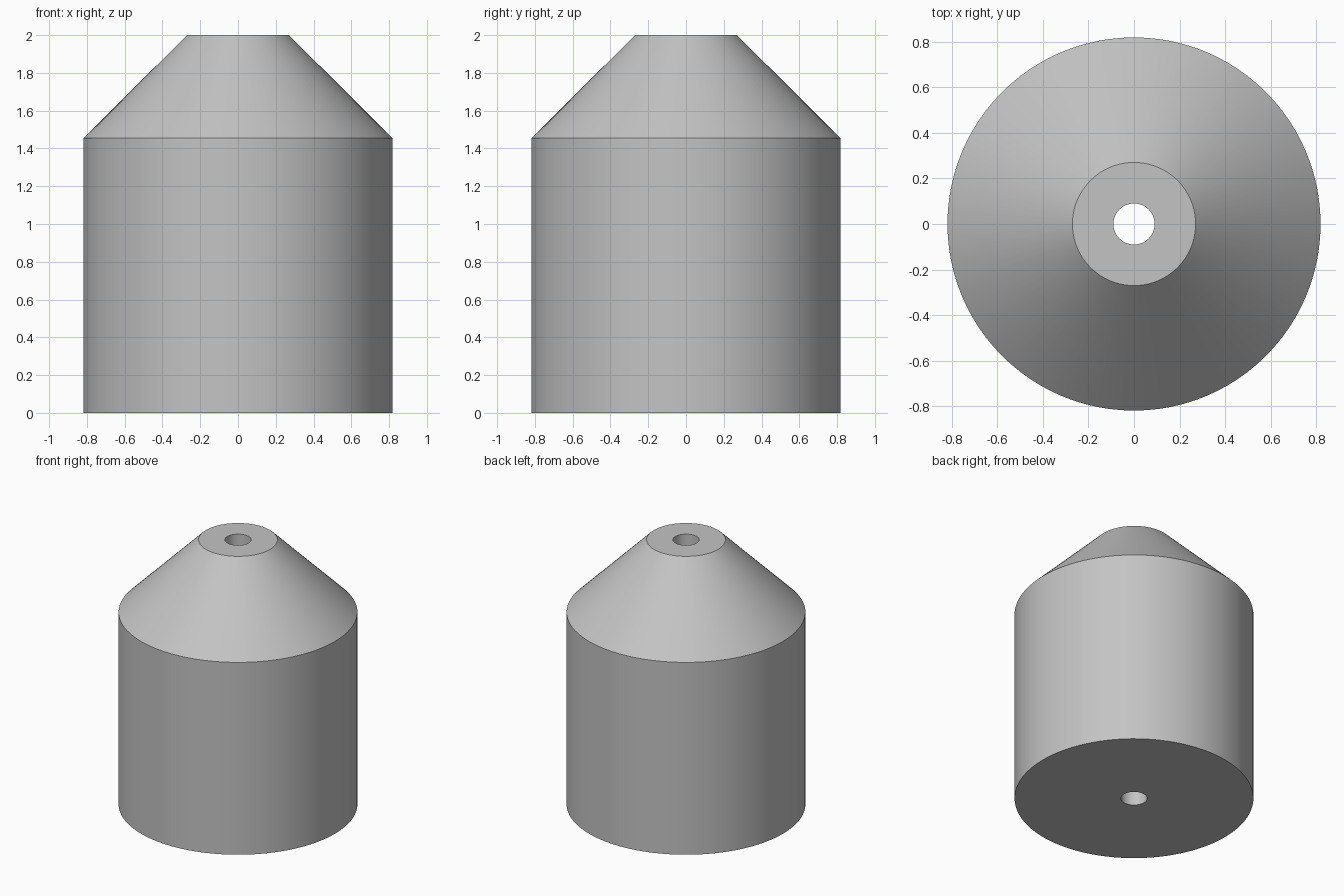
import bpy
import bmesh
import math

if "Cube" in bpy.data.objects:
    bpy.data.objects.remove(bpy.data.objects["Cube"])

SEGMENTS = 96

# Closed cross-section (radius, height): bore, flat tip, cone, straight wall, base
PROFILE = [(0.09, 0.0), (0.09, 2.0), (0.27, 2.0), (0.818, 1.454), (0.818, 0.0)]

grey = bpy.data.materials.new("plain grey")
grey.diffuse_color = (0.55, 0.55, 0.55, 1.0)
grey.use_nodes = True
grey.node_tree.nodes["Principled BSDF"].inputs["Base Color"].default_value = grey.diffuse_color


def lathe(name, profile, material):
    """Revolve a closed profile around z into a solid ring."""
    bm = bmesh.new()
    rings = []
    for r, z in profile:
        rings.append([bm.verts.new((r * math.cos(a), r * math.sin(a), z))
                      for a in (2 * math.pi * i / SEGMENTS for i in range(SEGMENTS))])
    for k, ring in enumerate(rings):
        after = rings[(k + 1) % len(rings)]
        for i in range(SEGMENTS):
            j = (i + 1) % SEGMENTS
            bm.faces.new((ring[i], ring[j], after[j], after[i]))
    bmesh.ops.recalc_face_normals(bm, faces=bm.faces)
    mesh = bpy.data.meshes.new(name)
    bm.to_mesh(mesh)
    bm.free()
    mesh.materials.append(material)
    obj = bpy.data.objects.new(name, mesh)
    bpy.context.collection.objects.link(obj)
    bpy.context.view_layer.objects.active = obj
    obj.select_set(True)
    bpy.ops.object.shade_smooth_by_angle(angle=math.radians(30))
    obj.select_set(False)
    return obj


# Cylinder with a truncated cone on top and a hole through the axis
lathe("bored_cone_body", PROFILE, grey)
